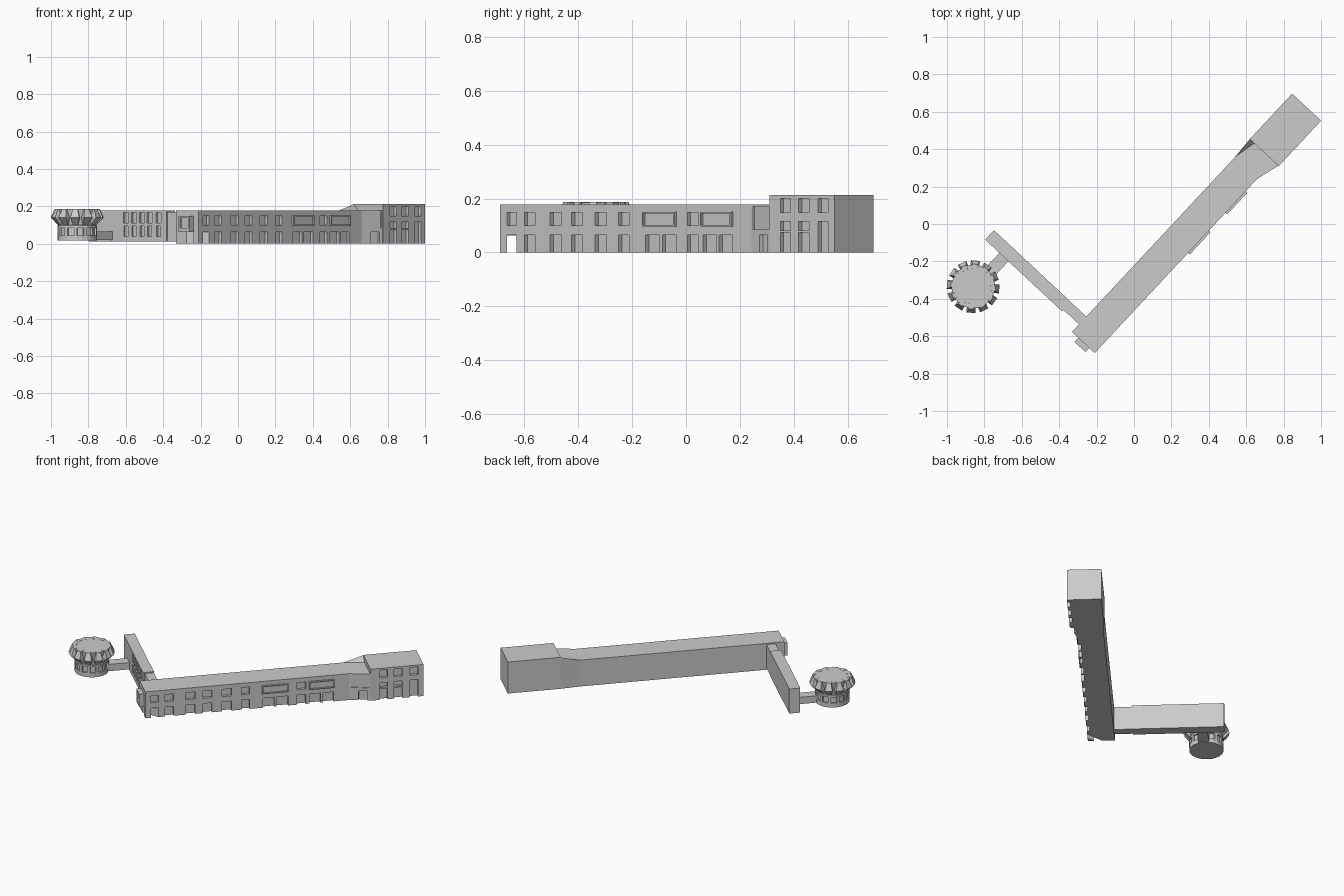
import bpy, bmesh, math
from mathutils import Matrix, Vector

if "Cube" in bpy.data.objects:
    bpy.data.objects.remove(bpy.data.objects["Cube"])

# Local frame: s runs along the hall, t across it towards the back
FRAME = Matrix.Translation((-0.21, -0.69, 0)) @ Matrix.Rotation(math.radians(47), 4, 'Z')


def add_box(bm, s0, s1, t0, t1, z0, z1, m=FRAME):
    size = Matrix.Diagonal((s1 - s0, t1 - t0, z1 - z0, 1))
    mid = Matrix.Translation(((s0 + s1) / 2, (t0 + t1) / 2, (z0 + z1) / 2))
    bmesh.ops.create_cube(bm, size=1, matrix=m @ mid @ size)


def finish(name, bm):
    bmesh.ops.recalc_face_normals(bm, faces=bm.faces)
    me = bpy.data.meshes.new(name)
    bm.to_mesh(me)
    bm.free()
    ob = bpy.data.objects.new(name, me)
    bpy.context.collection.objects.link(ob)
    return ob


def boxes(name, specs):
    bm = bmesh.new()
    for b in specs:
        add_box(bm, *b)
    return finish(name, bm)


def prism(name, outline, z0, z1):
    bm = bmesh.new()
    lo = [bm.verts.new(FRAME @ Vector((s, t, z0))) for s, t in outline]
    f = bm.faces.new(lo)
    r = bmesh.ops.extrude_face_region(bm, geom=[f])
    bmesh.ops.translate(bm, vec=(0, 0, z1 - z0),
                        verts=[g for g in r['geom'] if isinstance(g, bmesh.types.BMVert)])
    return finish(name, bm)


def carve(ob, cutter):
    mod = ob.modifiers.new("openings", 'BOOLEAN')
    mod.operation = 'DIFFERENCE'
    mod.solver = 'EXACT'
    mod.object = cutter
    bpy.context.view_layer.objects.active = ob
    bpy.ops.object.modifier_apply(modifier=mod.name)
    bpy.data.objects.remove(cutter)


def span(y0, y1):
    # facade distance along the hall from side-view y values
    return (y0 + 0.69) / 0.7314, (y1 + 0.69) / 0.7314


# Main hall with recessed windows and ground-floor openings
hall = boxes("main_hall", [(0, 1.28, 0, 0.166, 0, 0.178)])
single = [(-.60, -.56), (-.505, -.462), (-.425, -.385), (-.338, -.295), (-.25, -.212), (0.005, .045)]
wide = [(-.155, -.035), (.06, .175)]
doors = single + [(-.15, -.098), (-.088, -.035), (.063, .113), (.123, .173)]
cuts = [(*span(*w), -.02, .018, .10, .148) for w in single + [(-.665, -.63)]]
cuts += [(*span(*d), -.02, .018, -.01, .064) for d in doors]
# open corner passage
cuts.append((-0.4, 0.1, -.665, -.63, -.01, .064, Matrix.Identity(4)))
carve(hall, boxes("hall_cutter", cuts))

# Wide projecting bay windows on the upper floor
for i, w in enumerate(wide):
    a, b = span(*w)
    bay = boxes(f"bay_window_{i + 1}", [(a, b, -.012, .005, .096, .15)])
    carve(bay, boxes("bay_cutter", [(a + .006, b - .006, -.03, -.003, .102, .144)]))

# End bay on the short hall wall
bay = boxes("end_bay", [(-.03, .005, .04, .12, .062, .148)])
carve(bay, boxes("bay_cutter", [(-.05, -.018, .05, .11, .085, .138)]))

# Flared link between the hall and the end block
link = prism("flared_link", [(1.275, 0), (1.405, -.036), (1.405, .174), (1.275, .166)], 0, .178)
tilt = FRAME @ Matrix.Translation((1.275, 0, 0)) @ Matrix.Rotation(-math.atan2(.036, .13), 4, 'Z')
carve(link, boxes("link_cutter", [(.012, .125, -.02, .006, .085, .17, tilt),
                                  (.06, .115, -.02, .015, -.01, .064, tilt)]))

# Sloped roof sliver behind the link
bm = bmesh.new()
pts = [(1.275, .166, .177), (1.405, .174, .177), (1.405, .14, .177), (1.405, .174, .212)]
v = [bm.verts.new(FRAME @ Vector(p)) for p in pts]
for f in ((0, 1, 2), (0, 1, 3), (1, 2, 3), (0, 2, 3)):
    bm.faces.new([v[k] for k in f])
finish("link_roof_slope", bm)

# Taller end block with three window columns
block = boxes("end_block", [(1.402, 1.734, -.038, .174, 0, .213)])
cuts = []
for i, y in enumerate((.342, .41, .482)):
    a, b = (y + .662) / .7314 + .085, (y + .7) / .7314 + .085
    cuts.append((a, b, -.06, -.02, .148, .2))
    if i < 2:
        cuts += [(a, b, -.06, -.02, .082, .115), (a, b, -.06, -.02, -.01, .074)]
    else:
        cuts.append((a, b, -.06, -.02, -.01, .115))
carve(block, boxes("block_cutter", cuts))

# Side wing with two rows of windows and its connector to the hall
wing = boxes("side_wing", [(.044, .113, .278, .842, .012, .178)])
cuts = []
for t in (.335, .40, .455, .515, .574):
    cuts.append((.02, .055, t - .018, t + .018, .112, .168))
    cuts.append((.02, .055, t - .015, t + .015, .04, .095))
carve(wing, boxes("wing_cutter", cuts))
boxes("wing_connector", [(.055, .112, .16, .285, .012, .17)])
boxes("drum_bridge", [(-.15, .05, .672, .738, .02, .066)])

# Round pavilion: stepped drum core turned from a profile
CENTRE = Matrix.Translation((-.86, -.335, 0))
profile = [(0, .016), (.105, .016), (.105, .045), (.096, .045), (.096, .085),
           (.105, .085), (.105, .097), (.1, .1), (.116, .186), (0, .186)]
bm = bmesh.new()
vs = [bm.verts.new((r, 0, z)) for r, z in profile]
es = [bm.edges.new(p) for p in zip(vs, vs[1:])]
bmesh.ops.spin(bm, geom=vs + es, axis=(0, 0, 1), cent=(0, 0, 0),
               angle=math.tau, steps=24, use_duplicate=False)
bmesh.ops.remove_doubles(bm, verts=bm.verts, dist=1e-4)
bm.transform(CENTRE)
finish("pavilion_drum", bm)

# Twelve outward-kinked petals and the posts beneath them
petals, posts = bmesh.new(), bmesh.new()
rows = [(.1, .013, .098), (.14, .024, .14), (.12, .013, .187)]  # radius, half width, height
for i in range(12):
    m = CENTRE @ Matrix.Rotation(math.radians(25 + 30 * i), 4, 'Z')
    out = [[petals.verts.new(m @ Vector((r, k * w, z))) for k in (-1, 1)] for r, w, z in rows]
    inn = [[petals.verts.new(m @ Vector((.09, k * w, z))) for k in (-1, 1)] for r, w, z in rows]
    for j in range(2):
        petals.faces.new((out[j][0], out[j][1], out[j + 1][1], out[j + 1][0]))
        petals.faces.new((inn[j][0], inn[j][1], inn[j + 1][1], inn[j + 1][0]))
        for k in (0, 1):
            petals.faces.new((out[j][k], out[j + 1][k], inn[j + 1][k], inn[j][k]))
    for j in (0, 2):
        petals.faces.new((out[j][0], out[j][1], inn[j][1], inn[j][0]))
    add_box(posts, .09, .105, -.009, .009, .04, .09, m)
finish("pavilion_petals", petals)
finish("pavilion_posts", posts)
